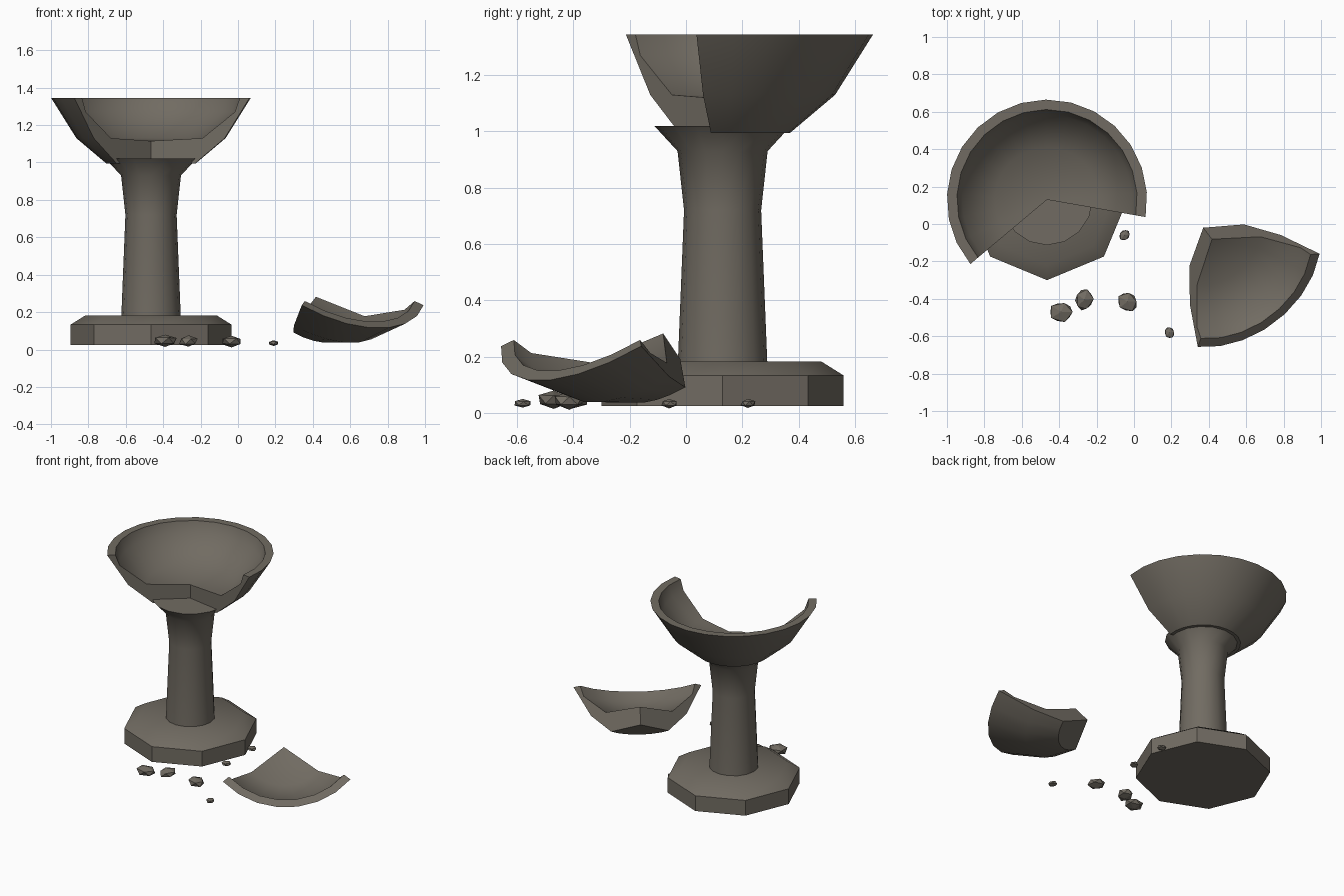
import bpy, bmesh, math, random
from mathutils import Matrix, Vector

if "Cube" in bpy.data.objects:
    bpy.data.objects.remove(bpy.data.objects["Cube"])
random.seed(4)

stone = bpy.data.materials.new("weathered_stone")
stone.use_nodes = True
colour = (0.165, 0.148, 0.122, 1)
stone.diffuse_color = colour
stone.node_tree.nodes["Principled BSDF"].inputs["Base Color"].default_value = colour


def finish(name, bm, matrix, smooth=True):
    bmesh.ops.recalc_face_normals(bm, faces=bm.faces)
    mesh = bpy.data.meshes.new(name)
    bm.to_mesh(mesh)
    bm.free()
    mesh.materials.append(stone)
    obj = bpy.data.objects.new(name, mesh)
    obj.matrix_world = matrix
    bpy.context.collection.objects.link(obj)
    if smooth:
        bpy.ops.object.select_all(action="DESELECT")
        obj.select_set(True)
        bpy.context.view_layer.objects.active = obj
        bpy.ops.object.shade_smooth_by_angle(angle=math.radians(40))
    return obj


def lathe(name, profile, steps, matrix, start=0, sweep=360):
    """Turn a profile that begins and ends on the axis; cap partial sweeps."""
    bm = bmesh.new()
    a = math.radians(start)
    first = [bm.verts.new((r * math.cos(a), r * math.sin(a), z)) for r, z in profile]
    edges = [bm.edges.new(pair) for pair in zip(first, first[1:])]
    spun = bmesh.ops.spin(bm, geom=first + edges, axis=(0, 0, 1), cent=(0, 0, 0),
                          angle=math.radians(sweep), steps=steps)
    if sweep < 360:
        last = [v for v in spun["geom_last"] if isinstance(v, bmesh.types.BMVert)]
        bm.faces.new(first)
        bm.faces.new(last)
    bmesh.ops.remove_doubles(bm, verts=bm.verts, dist=0.0005)
    bmesh.ops.dissolve_degenerate(bm, edges=bm.edges, dist=0.0001)
    return finish(name, bm, matrix)


centre = Matrix.Translation((-0.465, 0.13, 0))

# Octagonal plinth and flared column
lathe("base", [(0, 0.025), (0.43, 0.025), (0.43, 0.133), (0.35, 0.183), (0, 0.183)], 8, centre)
lathe("column", [(0, 0.15), (0.16, 0.15), (0.158, 0.2), (0.137, 0.72), (0.16, 0.93),
                 (0.243, 1.02), (0, 1.02)], 16, centre)

# Thick bowl section, measured from its underside
bowl = [(0, 0), (0.24, 0), (0.4, 0.135), (0.535, 0.35), (0.482, 0.35),
        (0.455, 0.275), (0.28, 0.135), (0, 0.12)]
lathe("broken_bowl", bowl, 16, centre @ Matrix.Translation((0, 0, 0.995)), -10, 230)

# Fallen wedge of the bowl, tipped onto its outer wall
lying = (Matrix.Translation((0.37, -0.02, 0.19))
         @ Matrix.Rotation(math.radians(-52.6), 4, "Z")
         @ Matrix.Rotation(math.radians(40), 4, "Y"))
lathe("fallen_shard", bowl, 7, lying, -50, 100)

# Loose rubble: x, y, radius
rubble = [(-0.39, -0.47, 0.07), (-0.265, -0.405, 0.062), (-0.035, -0.415, 0.063),
          (-0.05, -0.06, 0.034), (0.19, -0.58, 0.034), (-0.045, 0.22, 0.034)]
for i, (x, y, r) in enumerate(rubble):
    bm = bmesh.new()
    bmesh.ops.create_icosphere(bm, subdivisions=1, radius=1)
    for v in bm.verts:
        v.co *= random.uniform(0.88, 1.08)
        v.co = Vector((v.co.x * r, v.co.y * r * 0.85, v.co.z * r * 0.5))
    spot = Matrix.Translation((x, y, 0.022 + 0.35 * r)) @ Matrix.Rotation(i * 1.3, 4, "Z")
    finish(f"rubble_{i + 1}", bm, spot, smooth=False)
